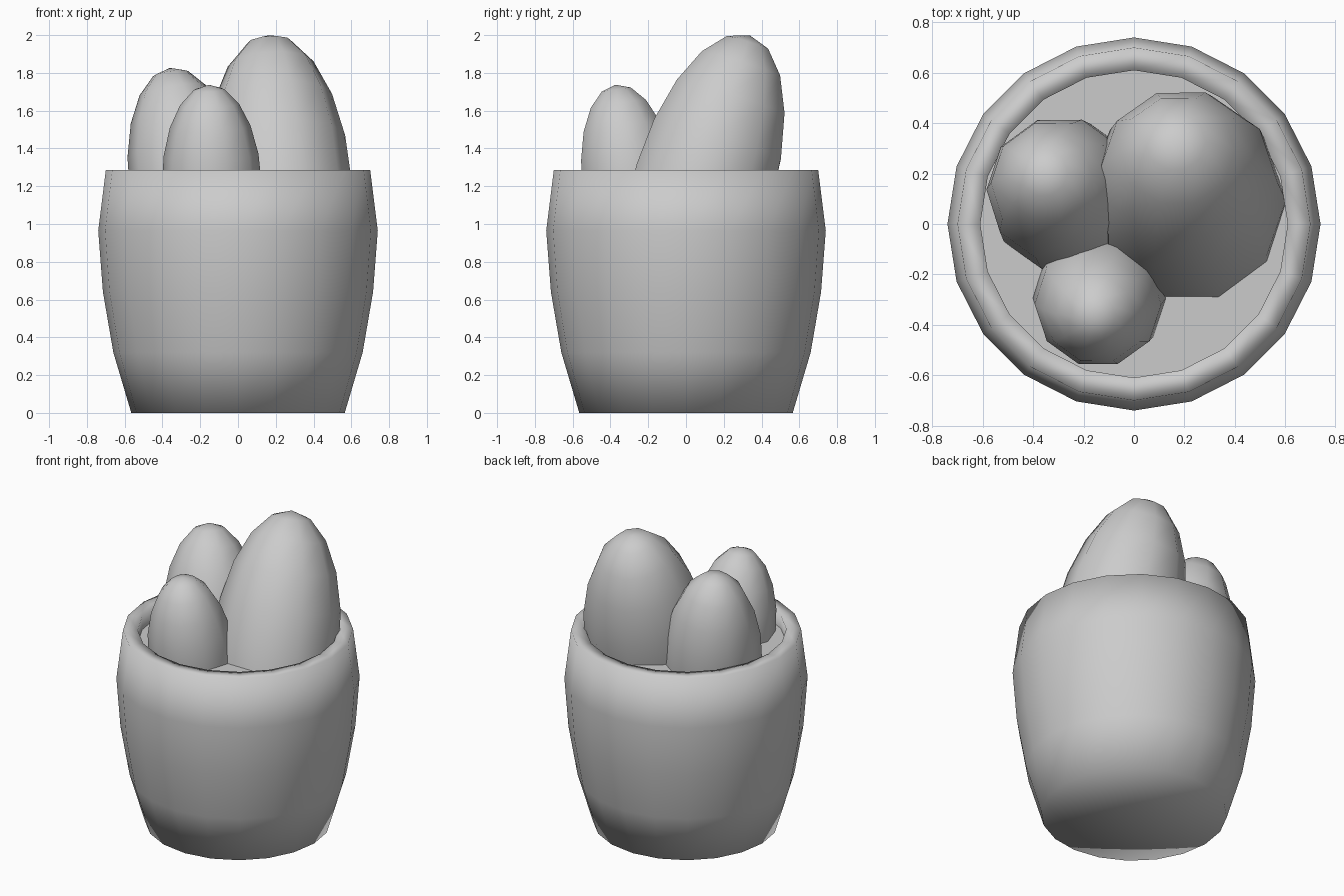
import bpy, bmesh
from math import sin, cos, pi
from mathutils import Vector

if "Cube" in bpy.data.objects:
    bpy.data.objects.remove(bpy.data.objects["Cube"])


def lathe(name, profile, sides):
    """Revolve (radius, z) points around z into a smooth object."""
    bm = bmesh.new()
    rings = [[bm.verts.new((r * cos(2 * pi * i / sides), r * sin(2 * pi * i / sides), z))
              for i in range(sides)] for r, z in profile]
    for a, b in zip(rings, rings[1:]):
        for i in range(sides):
            j = (i + 1) % sides
            bm.faces.new((a[i], a[j], b[j], b[i]))
    bmesh.ops.remove_doubles(bm, verts=bm.verts, dist=1e-5)
    bmesh.ops.recalc_face_normals(bm, faces=bm.faces)
    for f in bm.faces:
        f.smooth = True
    mesh = bpy.data.meshes.new(name)
    bm.to_mesh(mesh)
    bm.free()
    obj = bpy.data.objects.new(name, mesh)
    bpy.context.collection.objects.link(obj)
    return obj


SOIL = 1.2

# pot: base, bulging wall, flat rim, short inner wall
lathe("pot", [(0, 0), (0.565, 0), (0.66, 0.32), (0.715, 0.64), (0.74, 0.965),
              (0.70, 1.285), (0.61, 1.285), (0.61, SOIL - 0.02)], 20)

# soil disc, facing up
soil = lathe("soil", [(0.61, SOIL), (0, SOIL)], 20)


# plant stems: leaning ellipsoids centred on the soil surface
def stem(name, x, y, radius, height, lean):
    rings = 10
    profile = [(radius * sin(pi * k / rings), -height * cos(pi * k / rings))
               for k in range(rings + 1)]
    obj = lathe(name, profile, 10)
    obj.rotation_mode = 'QUATERNION'
    obj.rotation_quaternion = Vector((0, 0, 1)).rotation_difference(Vector(lean))
    obj.location = (x, y, SOIL)


stem("tall_stem", 0.215, 0.09, 0.388, 0.838, (-0.065, 0.31, 1))
stem("middle_stem", -0.27, 0.11, 0.305, 0.64, (-0.145, 0.155, 1))
stem("small_stem", -0.138, -0.295, 0.264, 0.543, (-0.03, -0.145, 1))
